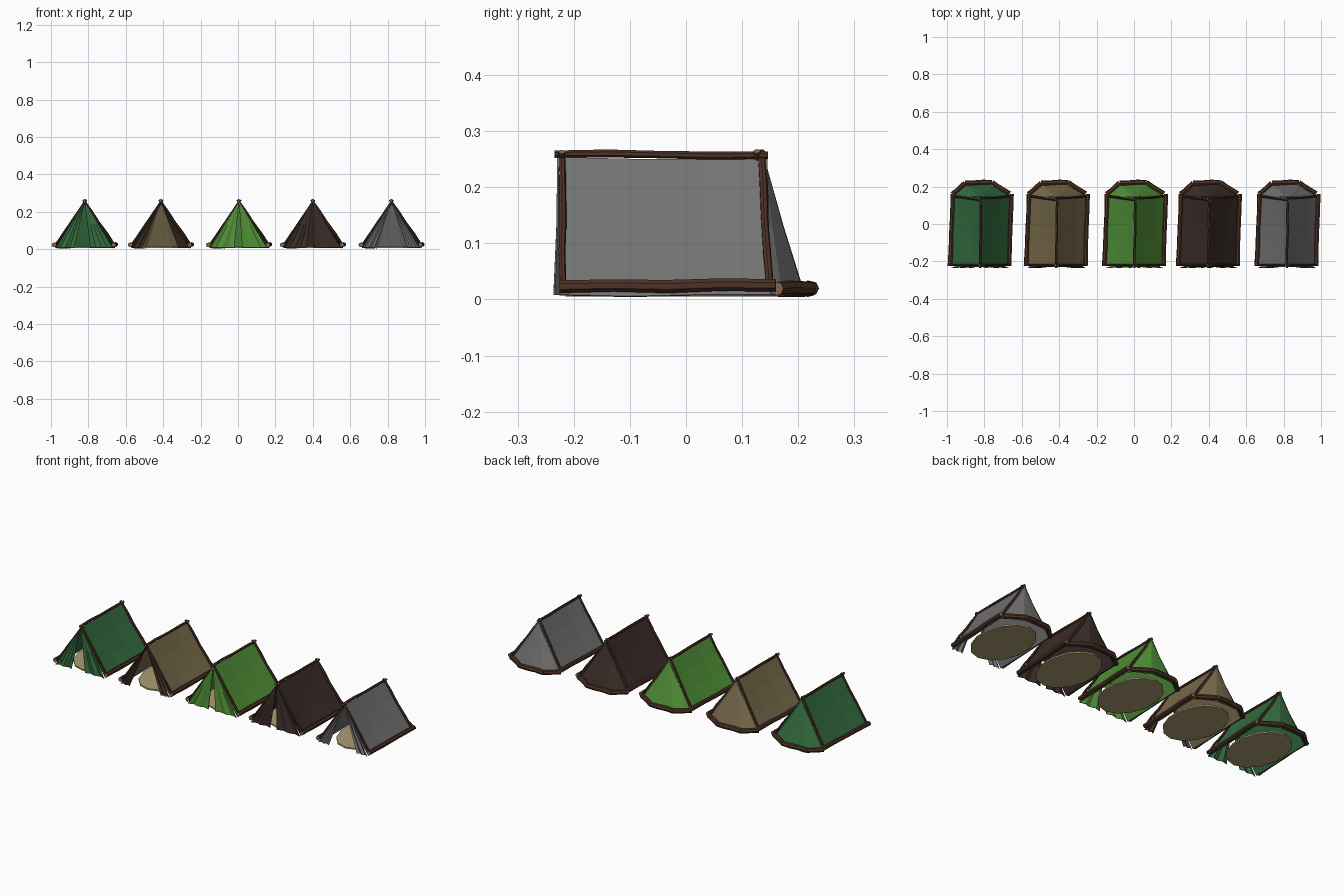
import bpy, bmesh, math, random
from mathutils import Vector

if "Cube" in bpy.data.objects:
    bpy.data.objects.remove(bpy.data.objects["Cube"])

random.seed(4)


def material(name, rgb):
    m = bpy.data.materials.new(name)
    m.diffuse_color = (*rgb, 1)
    m.use_nodes = True
    m.node_tree.nodes["Principled BSDF"].inputs["Base Color"].default_value = m.diffuse_color
    return m


WOOD = material("wood", (0.075, 0.032, 0.019))
CUT = material("cut_wood", (0.25, 0.14, 0.08))
FLOOR = material("floor_mat", (0.42, 0.34, 0.17))


def place(name, mesh, x):
    ob = bpy.data.objects.new(name, mesh)
    ob.location.x = x
    bpy.context.collection.objects.link(ob)
    return ob


def log_mesh(name, a, b, r, sides=7, rings=5, bend=0.004):
    """Slightly crooked faceted log between two points, pale at the ends."""
    a, b = Vector(a), Vector(b)
    q = (b - a).to_track_quat('Z', 'Y')
    bm = bmesh.new()
    loops = []
    for i in range(rings):
        t = i / (rings - 1)
        k = bend if 0 < i < rings - 1 else 0
        c = a.lerp(b, t) + Vector([random.uniform(-k, k) for _ in range(3)]) * 0.5
        rr = r * random.uniform(0.92, 1.08)
        loops.append([bm.verts.new(c + q @ Vector((
            rr * math.cos(2 * math.pi * s / sides),
            rr * math.sin(2 * math.pi * s / sides), 0))) for s in range(sides)])
    for lo, hi in zip(loops, loops[1:]):
        for s in range(sides):
            n = (s + 1) % sides
            bm.faces.new((lo[s], lo[n], hi[n], hi[s]))
    for cap in (loops[0][::-1], loops[-1]):
        bm.faces.new(cap).material_index = 1
    me = bpy.data.meshes.new(name)
    bm.to_mesh(me)
    bm.free()
    me.materials.append(WOOD)
    me.materials.append(CUT)
    return me


def sheet(name, rows, mat, x):
    """Cloth from rows of points; a one-point row makes a fan."""
    bm = bmesh.new()
    vs = [[bm.verts.new(p) for p in row] for row in rows]
    for up, lo in zip(vs, vs[1:]):
        for i in range(len(lo) - 1):
            top = [up[0]] if len(up) == 1 else [up[i + 1], up[i]]
            bm.faces.new([lo[i], lo[i + 1]] + top)
    me = bpy.data.meshes.new(name)
    bm.to_mesh(me)
    bm.free()
    me.materials.append(mat)
    ob = place(name, me, x)
    mod = ob.modifiers.new("thickness", 'SOLIDIFY')
    mod.thickness, mod.offset = 0.003, 0
    return ob


# Wooden frame, shared by all tents
logs = {
    "ridge_pole": log_mesh("ridge_pole", (-.002, -.234, .259), (.003, .146, .257), .007),
    "left_base_log": log_mesh("left_base_log", (-.164, -.225, .023), (-.149, .16, .025), .012),
    "right_base_log": log_mesh("right_base_log", (.155, -.225, .023), (.167, .16, .025), .012),
}
back_path = [(-.152, .160, .018), (-.083, .219, .018), (.062, .223, .020), (.155, .163, .019)]
for i, (a, b) in enumerate(zip(back_path, back_path[1:])):
    logs[f"back_base_log_{i + 1}"] = log_mesh("back_base_log", a, b, .013, rings=4)
for side, s in (("left", -1), ("right", 1)):
    logs[side + "_front_pole"] = log_mesh(
        "front_pole", (-.008 * s, -.221, .263), (.156 * s, -.219, .022), .006)
    logs[side + "_back_pole"] = log_mesh(
        "back_pole", (-.008 * s, .130 + .004 * s, .264), (.153 * s + .007, .150, .020), .007)


def side_wall(s):
    """Side cloth from ridge to ground, with a gentle inward sag."""
    rows = []
    ys = [-.225, -.10, .03, .145]
    for j, t in enumerate((0, .33, .67, 1)):
        row = []
        for i, y in enumerate(ys):
            sag = (.005 if i in (1, 2) else .002) * math.sin(math.pi * t)
            foot = .150 * s + .012 * (y + .225) / .37 - (.004 if s < 0 else 0)
            z = .253 - (.003 if i in (1, 2) else 0)
            z += t * (.008 - (.003 if i == 1 else 0) - z)
            row.append((t * foot - s * sag, y + (.006 * t if i == 3 else 0), z - sag * .6))
        rows.append(row)
    return rows if s < 0 else [r[::-1] for r in rows]


def flap(x0, x1):
    """Pleated front flap hanging from the apex."""
    n = 4
    mid, low = [], []
    for i in range(n + 1):
        x = x0 + (x1 - x0) * i / n
        pleat = .006 if i % 2 else -.004
        mid.append((x * .5, -.228 + pleat * .4, .131))
        low.append((x, -.231 + pleat, .008))
    return [[(0, -.228, .254)], mid, low]


back_foot = [(-.143, .148), (-.132, .168), (-.075, .207), (0, .211),
             (.058, .209), (.134, .171), (.157, .148)]
apex = Vector((0, .138, .253))
back_low = [Vector((x, y, .008)) for x, y in back_foot][::-1]
back_mid = [apex.lerp(p, .5) - Vector((0, .002, 0)) for p in back_low]

# name, centre x, cloth colour, flap colour, opening left and right edge
tents = [
    ("dark_green", -.82, (.035, .16, .052), None, -.055, .03),
    ("tan", -.413, (.20, .155, .075), (.06, .036, .026), -.10, .095),
    ("light_green", .005, (.085, .30, .042), None, -.025, .018),
    ("brown", .40, (.045, .027, .022), None, -.035, .005),
    ("grey", .82, (.17, .17, .17), None, -.09, .085),
]

for name, x, rgb, flap_rgb, gl, gr in tents:
    cloth = material(name + "_cloth", rgb)
    trim = material(name + "_flap_cloth", flap_rgb) if flap_rgb else cloth
    for part, me in logs.items():
        place(f"{name}_{part}", me, x)
    # Cloth walls
    sheet(name + "_left_wall", side_wall(-1), cloth, x)
    sheet(name + "_right_wall", side_wall(1), cloth, x)
    sheet(name + "_back_wall", [[apex], back_mid, back_low], cloth, x)
    # Door flaps
    sheet(name + "_left_flap", flap(-.154, gl), trim, x)
    sheet(name + "_right_flap", flap(gr, .150), trim, x)
    # Floor mat
    bpy.ops.mesh.primitive_cylinder_add(vertices=14, radius=1, depth=1, location=(x, -.02, .009))
    mat = bpy.context.object
    mat.name = name + "_floor_mat"
    mat.scale = (.138, .195, .008)
    mat.data.materials.append(FLOOR)
